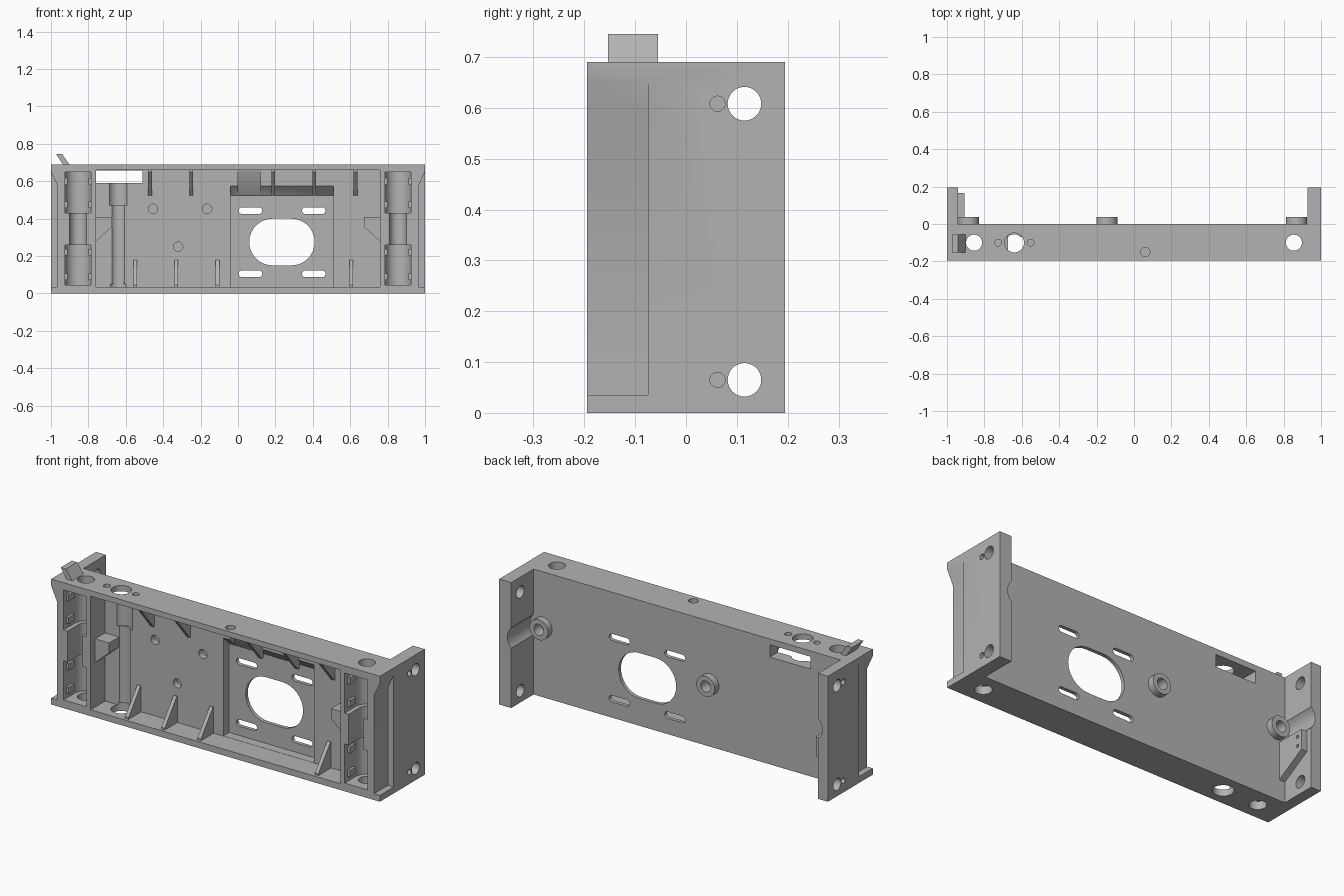
import bpy, bmesh, math
from mathutils import Vector

cube = bpy.data.objects.get("Cube")
if cube:
    bpy.data.objects.remove(cube, do_unlink=True)

grey = bpy.data.materials.new("plain grey")
grey.use_nodes = True
grey.diffuse_color = (0.45, 0.45, 0.45, 1)
grey.node_tree.nodes["Principled BSDF"].inputs["Base Color"].default_value = grey.diffuse_color


def prism(name, axis, pts, lo, hi):
    """Extrude a 2D outline along an axis (remaining axes in x, y, z order)."""
    def place(p, h):
        c = list(p)
        c.insert("xyz".index(axis), h)
        return Vector(c)
    bm = bmesh.new()
    face = bm.faces.new([bm.verts.new(place(p, lo)) for p in pts])
    ext = bmesh.ops.extrude_face_region(bm, geom=[face])
    verts = [g for g in ext["geom"] if isinstance(g, bmesh.types.BMVert)]
    bmesh.ops.translate(bm, verts=verts, vec=place((0, 0), hi - lo))
    bmesh.ops.recalc_face_normals(bm, faces=bm.faces)
    me = bpy.data.meshes.new(name)
    bm.to_mesh(me)
    bm.free()
    me.materials.append(grey)
    ob = bpy.data.objects.new(name, me)
    bpy.context.collection.objects.link(ob)
    return ob


def rect(a0, a1, b0, b1):
    return [(a0, b0), (a1, b0), (a1, b1), (a0, b1)]


def stadium(a, b, r, half=0.0, n=32):
    """Circle, or a slot when half > 0 (half length between arc centres)."""
    pts = []
    for i in range(n + 1 if half else n):
        t = 2 * math.pi * i / n - math.pi / 2
        if half and i == n // 2:
            pts.append((a + half, b + r))
        side = half if i < n // 2 else -half
        if half and i == n:
            side = -half
        pts.append((a + side + r * math.cos(t), b + r * math.sin(t)))
    return pts


def channel(x, r, n=20):
    """U outline, round at the back and open to the front."""
    arc = [(x + r * math.cos(math.pi * i / n), -0.1 + r * math.sin(math.pi * i / n)) for i in range(n + 1)]
    return arc + [(x - r, -0.3), (x + r, -0.3)]


def cut(ob, axis, pts, lo, hi):
    tool = prism("cutter", axis, pts, lo, hi)
    tool.hide_render = True
    mod = ob.modifiers.new("cut", 'BOOLEAN')
    mod.operation, mod.solver, mod.object = 'DIFFERENCE', 'EXACT', tool
    bpy.context.view_layer.objects.active = ob
    bpy.ops.object.modifier_apply(modifier=mod.name)
    bpy.data.objects.remove(tool, do_unlink=True)


def smooth(ob):
    bpy.ops.object.select_all(action='DESELECT')
    ob.select_set(True)
    bpy.context.view_layer.objects.active = ob
    bpy.ops.object.shade_smooth_by_angle(angle=math.radians(30))


WALL = -0.07    # front face of the back wall
BOSS_Z = 0.385  # height of the end bosses

# Housing block with open back bay and front cavity
body = prism("housing", "z", rect(-1, 1, -0.195, 0.195), 0, 0.69)
cut(body, "z", rect(-0.94, 0.927, 0, 0.4), -0.1, 0.8)
cut(body, "y", rect(-0.76, 0.76, 0.035, 0.66), -0.3, WALL)

# Deeper motor pocket with sloping top, and flared notch above it
cut(body, "x", [(-0.08, 0.585), (-0.02, 0.525), (-0.02, 0.036), (-0.08, 0.036)], -0.04, 0.51)
cut(body, "x", [(-0.08, 0.658), (-0.065, 0.658), (-0.021, 0.52), (-0.08, 0.5)], 0.0, 0.12)

# Openings through the back wall
cut(body, "y", stadium(0.235, 0.275, 0.125, 0.05), -0.15, 0.1)
for x in (0.067, 0.405):
    for z in (0.105, 0.443):
        cut(body, "y", stadium(x, z, 0.018, 0.045, 16), -0.15, 0.1)
cut(body, "y", rect(-0.758, -0.51, 0.59, 0.658), -0.12, 0.1)

# Blind pin holes in the wall
for x, z in ((-0.455, 0.453), (-0.165, 0.453), (-0.32, 0.25)):
    cut(body, "y", stadium(x, z, 0.025), -0.1, -0.035)

# Long cable channel and its end holes
cut(body, "z", stadium(-0.64, -0.1, 0.045), 0.03, 0.5)
cut(body, "z", stadium(-0.64, -0.1, 0.055), 0.47, 0.6)
cut(body, "z", stadium(-0.64, -0.1, 0.052), -0.1, 0.05)
cut(body, "z", stadium(-0.64, -0.1, 0.052), 0.58, 0.8)

# Small blind holes in the top
for x, y, r in ((-0.727, -0.1, 0.018), (-0.552, -0.1, 0.018), (0.06, -0.15, 0.025)):
    cut(body, "z", stadium(x, y, r, 0, 20), 0.665, 0.8)

for s in (-1, 1):
    # Rod channels at both ends
    x = 0.855 * s
    cut(body, "z", stadium(x, -0.1, 0.043), -0.1, 0.8)
    cut(body, "z", channel(x, 0.07), 0.045, 0.26)
    cut(body, "z", channel(x, 0.07), 0.43, 0.65)
    cut(body, "z", channel(x, 0.045), 0.2, 0.5)
    # Outer side recess with chamfered top
    cut(body, "y", [(1.1 * s, 0.035), (0.965 * s, 0.035), (0.965 * s, 0.575), (s, 0.652), (1.1 * s, 0.652)],
        -0.3, -0.075)
    # Mounting and pin holes in the end plates
    for z in (0.065, 0.608):
        lo, hi = sorted((0.88 * s, 1.1 * s))
        cut(body, "x", stadium(0.115, z, 0.033), lo, hi)
        lo, hi = sorted((0.97 * s, 1.1 * s))
        cut(body, "x", stadium(0.062, z, 0.015, 0, 20), lo, hi)

# Rounded screw clearances in the end plates
for x in (-0.885, 0.87):
    cut(body, "y", stadium(x, BOSS_Z, 0.08), 0.0, 0.4)

# Screw bosses on the back
for name, x, z in (("right_boss", -0.885, BOSS_Z), ("middle_boss", -0.145, 0.345), ("left_boss", 0.87, BOSS_Z)):
    boss = prism(name, "y", stadium(x, z, 0.056), -0.005, 0.037)
    cut(boss, "y", stadium(x, z, 0.03), -0.1, 0.1)
    cut(body, "y", stadium(x, z, 0.03), -0.025, 0.1)
    smooth(boss)
smooth(body)

# Stiffening ribs along the floor and ceiling
for i, x in enumerate((-0.55, -0.33, -0.11, 0.605)):
    prism(f"floor_rib_{i}", "x", [(-0.06, 0.03), (-0.18, 0.03), (-0.18, 0.045), (-0.075, 0.18), (-0.06, 0.18)],
          x - 0.01, x + 0.01)
for i, x in enumerate((-0.47, -0.25, 0.188, 0.408, 0.628)):
    prism(f"ceiling_rib_{i}", "x", [(-0.06, 0.665), (-0.18, 0.665), (-0.18, 0.65), (-0.075, 0.525), (-0.06, 0.525)],
          x - 0.01, x + 0.01)

for s, side in ((-1, "right"), (1, "left")):
    # Side gussets in the cavity
    prism(f"{side}_gusset", "y", [(0.77 * s, 0.41), (0.675 * s, 0.41), (0.675 * s, 0.355), (0.77 * s, 0.27)],
          -0.155, -0.06)
    # Small catches inside the rod channels
    for i, z in enumerate((0.09, 0.22, 0.475, 0.6)):
        for j, d in enumerate((-0.064, 0.064)):
            x = 0.855 * s + d
            prism(f"{side}_catch_{i}_{j}", "y", rect(x - 0.008, x + 0.008, z - 0.018, z + 0.018), -0.17, -0.12)

# Sensor bracket on the inner face of the right end plate
bracket = prism("sensor_bracket", "x", [(-0.005, 0.11), (0.165, 0.21), (0.165, 0.32), (-0.005, 0.32)], -0.945, -0.905)
for z in (0.24, 0.29):
    cut(bracket, "x", stadium(0.135, z, 0.009, 0, 12), -0.92, -0.8)

# Slanted tab on the top
prism("top_tab", "y", [(-0.972, 0.745), (-0.94, 0.745), (-0.9, 0.688), (-0.935, 0.688)], -0.153, -0.055)
